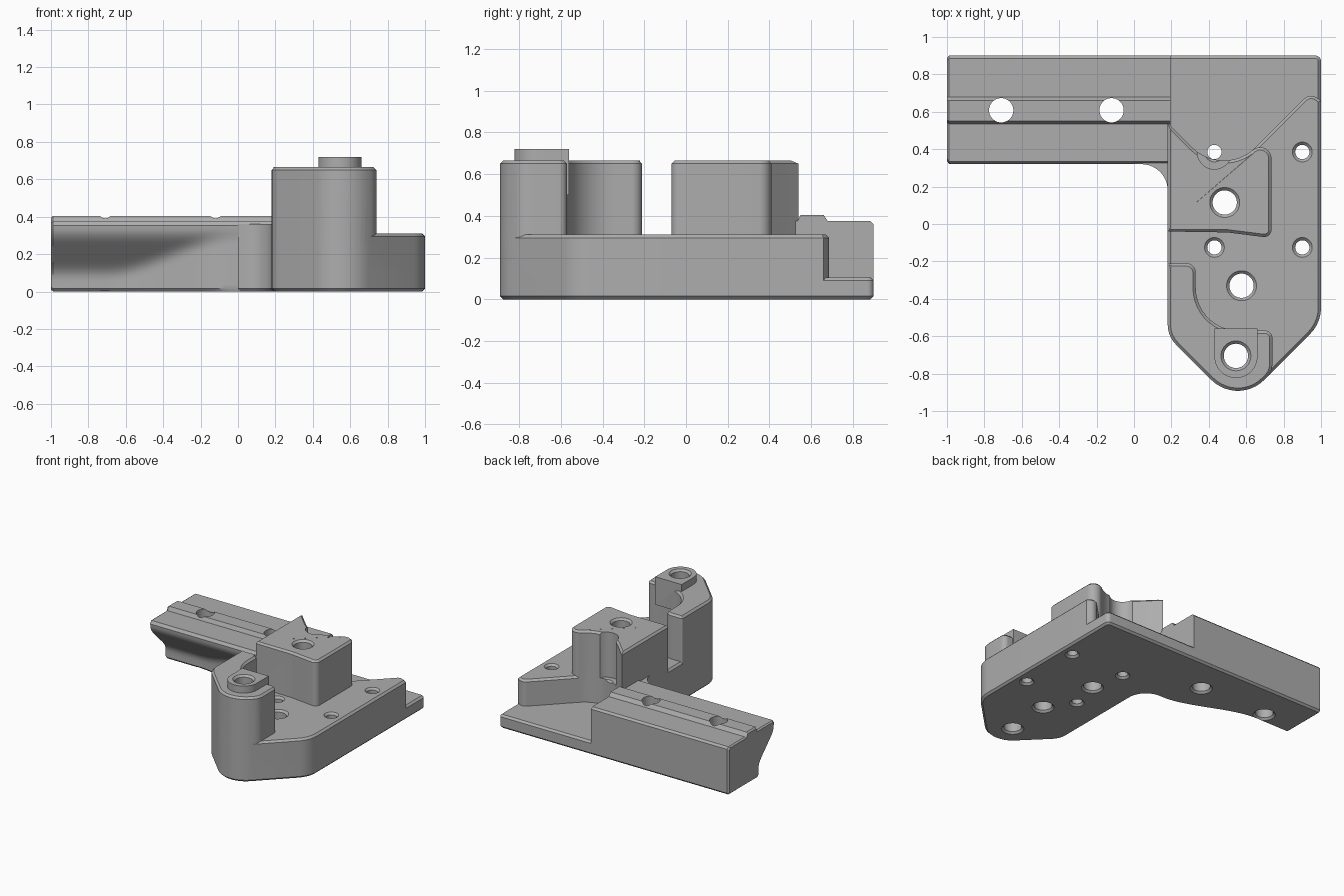
import bpy, bmesh, math
from mathutils import Vector

if "Cube" in bpy.data.objects:
    bpy.data.objects.remove(bpy.data.objects["Cube"], do_unlink=True)

grey = bpy.data.materials.new("plain grey")
grey.use_nodes = True
colour = (0.42, 0.42, 0.42, 1)
grey.diffuse_color = colour
grey.node_tree.nodes["Principled BSDF"].inputs["Base Color"].default_value = colour
CHAMFER = 0.015


def make(name, bm):
    bmesh.ops.recalc_face_normals(bm, faces=bm.faces)
    mesh = bpy.data.meshes.new(name)
    bm.to_mesh(mesh)
    bm.free()
    mesh.materials.append(grey)
    obj = bpy.data.objects.new(name, mesh)
    bpy.context.collection.objects.link(obj)
    return obj


def rounded(corners):
    """Outline from (x, y, radius) corners, each filleted with an arc."""
    out = []
    for i, (x, y, r) in enumerate(corners):
        p = Vector((x, y))
        if r == 0:
            out.append(p)
            continue
        a = (Vector(corners[i - 1][:2]) - p).normalized()
        b = (Vector(corners[(i + 1) % len(corners)][:2]) - p).normalized()
        half = a.angle(b) / 2
        centre = p + (a + b).normalized() * r / math.sin(half)
        start = p + a * r / math.tan(half) - centre
        sweep = start.angle_signed(p + b * r / math.tan(half) - centre)
        steps = max(3, int(abs(sweep) / 0.14))
        for k in range(steps + 1):
            t = -sweep * k / steps
            out.append(centre + Vector((start.x * math.cos(t) - start.y * math.sin(t),
                                        start.x * math.sin(t) + start.y * math.cos(t))))
    return out


def loft(name, rings):
    bm = bmesh.new()
    loops = [[bm.verts.new(p) for p in ring] for ring in rings]
    n = len(loops[0])
    for a, b in zip(loops, loops[1:]):
        for i in range(n):
            bm.faces.new((a[i], a[(i + 1) % n], b[(i + 1) % n], b[i]))
    bm.faces.new(loops[0])
    bm.faces.new(loops[-1])
    return make(name, bm)


def slab(name, corners, z0, z1, levels):
    """Extruded outline, chamfered along the rims at the given levels."""
    bm = bmesh.new()
    pts = rounded(corners)
    low, high = ([bm.verts.new((p.x, p.y, z)) for p in pts] for z in (z0, z1))
    for i in range(len(pts)):
        j = (i + 1) % len(pts)
        bm.faces.new((low[i], low[j], high[j], high[i]))
    bm.faces.new(low)
    bm.faces.new(high)
    bmesh.ops.recalc_face_normals(bm, faces=bm.faces)
    rims = [e for e in bm.edges
            if any(all(abs(v.co.z - z) < 1e-5 for v in e.verts) for z in levels)]
    if rims:
        bmesh.ops.bevel(bm, geom=rims, offset=CHAMFER, segments=1, profile=0.5,
                        affect='EDGES', clamp_overlap=False)
    return make(name, bm)


def stack(name, x, y, rings):
    """Round solid from (z, radius) rings."""
    turn = [math.tau * k / 40 for k in range(40)]
    return loft(name, [[(x + r * math.cos(a), y + r * math.sin(a), z) for a in turn]
                       for z, r in rings])


def combine(target, tool, operation):
    mod = target.modifiers.new(operation.lower(), 'BOOLEAN')
    mod.operation = operation
    mod.solver = 'EXACT'
    mod.object = tool
    bpy.context.view_layer.objects.active = target
    bpy.ops.object.modifier_apply(modifier=mod.name)
    bpy.data.objects.remove(tool, do_unlink=True)


# Shared plan corners: pointed nose and the curved wall of the rear pocket
left_nose, nose, right_nose = (0.18, -0.6, 0.15), (0.555, -0.975, 0.2), (1, -0.53, 0.2)
valley = (0.48, 0.24, 0.24)

# Floor, deck and the two raised blocks
body = slab("corner_bracket", [(0.18, 0.9, 0), left_nose, nose, right_nose, (1, 0.9, 0.03)],
            0, 0.105, (0, 0.105))
deck = slab("deck", [(0.18, 0.54, 0), left_nose, nose, right_nose, (1, 0.66, 0),
                     (0.94, 0.7, 0.05), valley], 0.04, 0.31, (0.31,))
middle_block = slab("middle_block", [(0.18, 0.54, 0), (0.18, -0.04, 0.01), (0.5, -0.045, 0.2),
                                     (0.735, -0.075, 0.04), (0.735, 0.495, 0.06), valley],
                    0.2, 0.665, (0.665,))
nose_block = slab("nose_block", [(0.18, -0.21, 0.01), left_nose, nose, (0.74, -0.79, 0.1),
                                 (0.74, -0.57, 0.04), (0.33, -0.57, 0.23), (0.33, -0.21, 0.05)],
                  0.2, 0.665, (0.665,))
nose_boss = slab("nose_boss", [(0.43, -0.56, 0), (0.43, -0.823, 0.114), (0.66, -0.823, 0.114),
                               (0.66, -0.56, 0)], 0.5, 0.72, ())
inner_fillet = slab("inner_fillet", [(0.04, 0.32, 0), (0.18, 0.32, 0), (0.2, 0.4, 0),
                                     (0.2, 0.18, 0), (0.18, 0.18, 0)], 0, 0.3, ())
bpy.data.objects.remove(inner_fillet, do_unlink=True)
inner_fillet = slab("inner_fillet", [(0, 0.32, 0), (0.18, 0.32, 0.14), (0.18, 0.15, 0),
                                     (0.25, 0.15, 0), (0.25, 0.4, 0), (0, 0.4, 0)],
                    0, 0.36, (0,))


# Side arm: ridged top, front undercut that fades out towards the body
def soft_min(a, b, k=0.04):
    h = max(k - abs(a - b), 0) / k
    return min(a, b) - h * h * k / 4


def arm_ring(x, inset=0):
    t = min(max((x + 0.7) / 0.72, 0), 1)
    depth = 0.2 * (1 - t * t * (3 - 2 * t))
    ring = [(0.9 - CHAMFER, 0), (0.335 + depth, 0)]
    for k in range(16):
        z = CHAMFER + k * 0.0225
        cut = -soft_min(0, -soft_min(depth, 0.305 - z))
        ring.append((0.32 + max(cut, 0), z))
    ring += [(0.335, 0.375), (0.535, 0.375), (0.55, 0.405), (0.66, 0.405), (0.68, 0.375),
             (0.9 - CHAMFER, 0.375), (0.9, 0.36), (0.9, CHAMFER)]
    s = 1 - inset
    return [(x, 0.66 + (y - 0.66) * s, 0.2 + (z - 0.2) * s) for y, z in ring]


stations = [-0.7 + 0.03 * k for k in range(25)]
arm = loft("arm", [arm_ring(-1, 0.05), arm_ring(-0.988)]
           + [arm_ring(x) for x in stations] + [arm_ring(0.195)])

for part in (deck, middle_block, nose_block, nose_boss, arm, inner_fillet):
    combine(body, part, 'UNION')

# Round clearance in the middle block above the rear screw hole
combine(body, stack("clearance", 0.43, 0.385, [(0.31, 0.092), (1, 0.092)]), 'DIFFERENCE')

# Through holes with chamfered rims: x, y, radius, top height
holes = [(x, y, 0.038, 0.31) for x in (0.43, 0.9) for y in (0.385, -0.125)]
holes += [(0.575, -0.33, 0.065, 0.31), (0.485, 0.115, 0.065, 0.665), (0.545, -0.705, 0.065, 0.72)]
for x, y, r, top in holes:
    combine(body, stack("hole", x, y, [(-0.01, r + 0.025), (0.015, r), (top - 0.015, r),
                                       (top + 0.01, r + 0.025)]), 'DIFFERENCE')
for x in (-0.71, -0.12):
    combine(body, stack("arm_hole", x, 0.608, [(-0.01, 0.09), (0.015, 0.065), (1, 0.065)]),
            'DIFFERENCE')

bpy.ops.object.select_all(action='DESELECT')
body.select_set(True)
bpy.context.view_layer.objects.active = body
bpy.ops.object.shade_smooth_by_angle(angle=math.radians(28))
